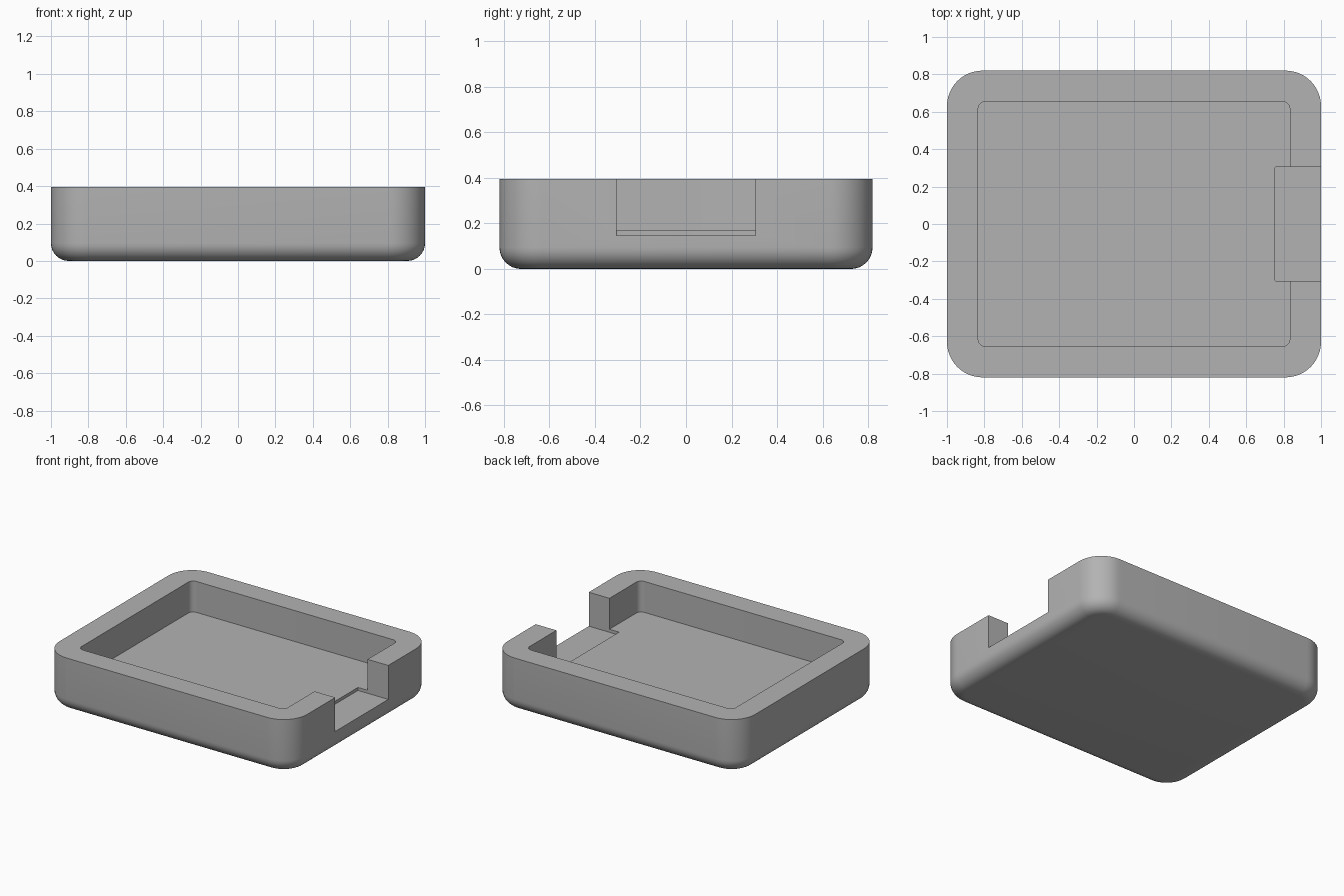
import bpy, bmesh
from math import sin, cos, radians, pi

old = bpy.data.objects.get("Cube")
if old:
    bpy.data.objects.remove(old, do_unlink=True)

GREY = (0.45, 0.45, 0.45, 1)
grey = bpy.data.materials.new("plain grey")
grey.use_nodes = True
grey.diffuse_color = GREY
grey.node_tree.nodes["Principled BSDF"].inputs["Base Color"].default_value = GREY


def rounded_ring(bm, x0, x1, y0, y1, r, z, steps=12):
    """One loop of vertices around a rounded rectangle."""
    corners = [(x1 - r, y1 - r), (x0 + r, y1 - r), (x0 + r, y0 + r), (x1 - r, y0 + r)]
    ring = []
    for i, (cx, cy) in enumerate(corners):
        for s in range(steps + 1):
            a = (i + s / steps) * pi / 2
            ring.append(bm.verts.new((cx + r * cos(a), cy + r * sin(a), z)))
    return ring


def rounded_solid(name, x0, x1, y0, y1, r, profile):
    """Closed solid lofted through (inset, height) pairs, bottom to top."""
    bm = bmesh.new()
    rings = [rounded_ring(bm, x0 + d, x1 - d, y0 + d, y1 - d, r - d, z) for d, z in profile]
    for low, high in zip(rings, rings[1:]):
        n = len(low)
        for i in range(n):
            j = (i + 1) % n
            bm.faces.new((low[i], low[j], high[j], high[i]))
    bm.faces.new(reversed(rings[0]))
    bm.faces.new(rings[-1])
    mesh = bpy.data.meshes.new(name)
    bm.to_mesh(mesh)
    bm.free()
    mesh.materials.append(grey)
    obj = bpy.data.objects.new(name, mesh)
    bpy.context.collection.objects.link(obj)
    return obj


def cut(target, cutter):
    """Subtract the cutter from the target and discard it."""
    mod = target.modifiers.new("cut", 'BOOLEAN')
    mod.operation = 'DIFFERENCE'
    mod.solver = 'EXACT'
    mod.object = cutter
    bpy.context.view_layer.objects.active = target
    bpy.ops.object.modifier_apply(modifier=mod.name)
    bpy.data.objects.remove(cutter, do_unlink=True)


HEIGHT, FILLET, STEPS = 0.396, 0.095, 8

# Tray body with rounded corners and a rounded bottom edge
profile = [(FILLET * (1 - sin(a)), FILLET * (1 - cos(a)))
           for a in (s / STEPS * pi / 2 for s in range(STEPS + 1))]
tray = rounded_solid("tray", -1, 1, -0.82, 0.82, 0.19, profile + [(0, HEIGHT)])

# Shallow pocket
cut(tray, rounded_solid("pocket_cutter", -0.833, 0.833, -0.655, 0.655, 0.04,
                        [(0, 0.17), (0, 0.6)]))

# Side notch, slightly deeper than the pocket floor
cut(tray, rounded_solid("notch_cutter", 0.755, 1.2, -0.306, 0.306, 0.005,
                        [(0, 0.148), (0, 0.7)]))

bpy.ops.object.select_all(action='DESELECT')
tray.select_set(True)
bpy.context.view_layer.objects.active = tray
bpy.ops.object.shade_smooth_by_angle(angle=radians(30))
